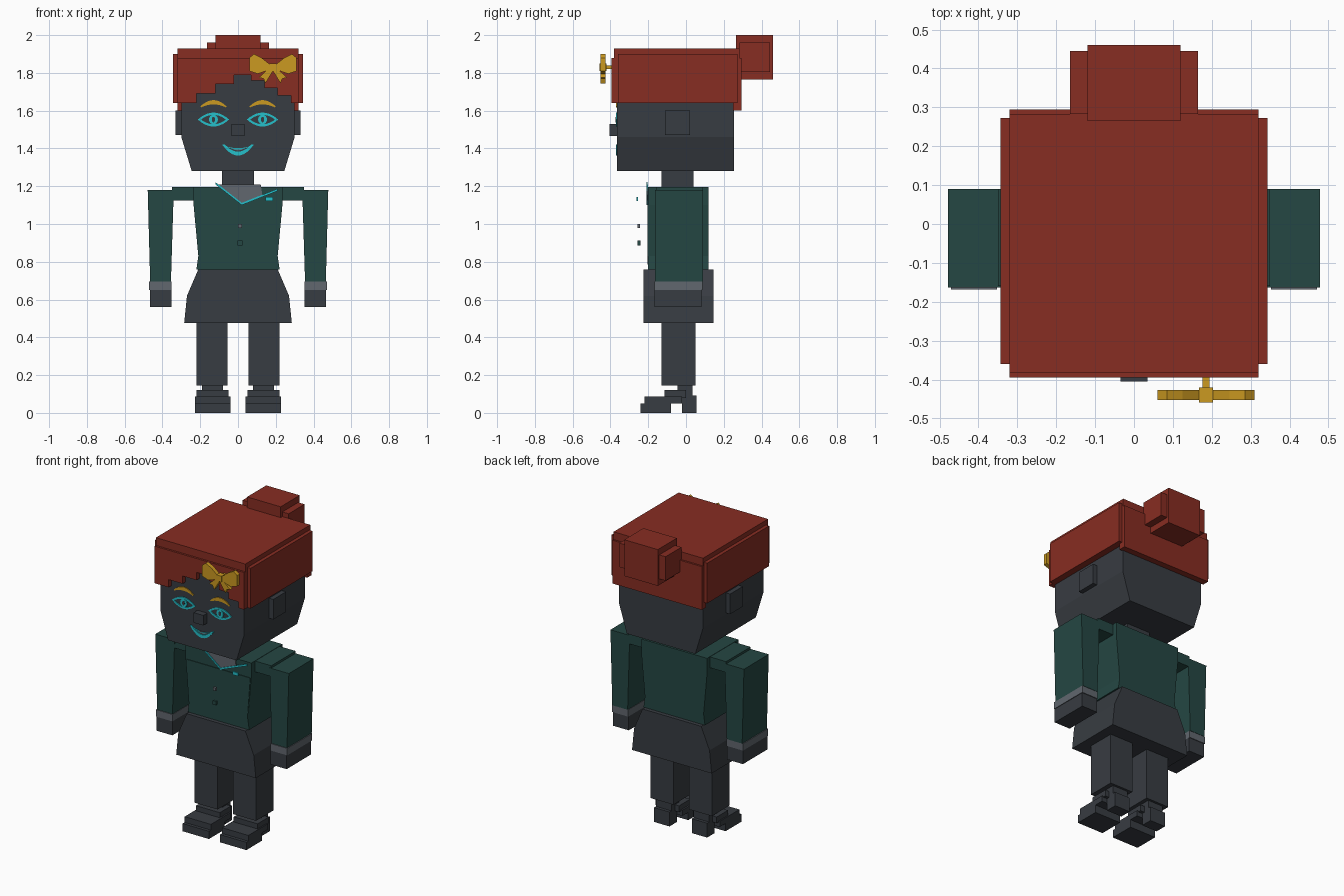
import bpy, bmesh, math

old = bpy.data.objects.get("Cube")
if old:
    bpy.data.objects.remove(old, do_unlink=True)


def material(name, red, green, blue):
    mat = bpy.data.materials.new(name)
    mat.diffuse_color = (red, green, blue, 1)
    mat.use_nodes = True
    mat.node_tree.nodes["Principled BSDF"].inputs["Base Color"].default_value = mat.diffuse_color
    return mat


AUBURN = material("auburn", .245, .026, .016)
CHARCOAL = material("charcoal", .039, .045, .054)
GREEN = material("bottle green", .018, .063, .056)
GREY = material("mid grey", .12, .135, .157)
CYAN = material("cyan", .018, .53, .6)
GOLD = material("gold", .6, .32, .015)

FACE = -.365      # front plane of the head
CHEST = -.2       # front plane of the jacket


def build(name, mat, faces, front, back, mirrored=False):
    """Extrude flat faces of (x, z) points from front to back."""
    bm = bmesh.new()
    for points in faces:
        bm.faces.new([bm.verts.new((x, front, z)) for x, z in points])
    bmesh.ops.remove_doubles(bm, verts=bm.verts, dist=.0001)
    sheet = bmesh.ops.extrude_face_region(bm, geom=bm.faces[:], use_keep_orig=True)
    moved = [item for item in sheet["geom"] if isinstance(item, bmesh.types.BMVert)]
    bmesh.ops.translate(bm, verts=moved, vec=(0, back - front, 0))
    bmesh.ops.recalc_face_normals(bm, faces=bm.faces)
    mesh = bpy.data.meshes.new(name)
    bm.to_mesh(mesh)
    bm.free()
    mesh.materials.append(mat)
    part = bpy.data.objects.new(name, mesh)
    bpy.context.collection.objects.link(part)
    if mirrored:
        part.modifiers.new("other side", "MIRROR").use_mirror_merge = False


def box(name, mat, outer, front, back, bottom, top, inner=None):
    """Centred box, or a mirrored pair of boxes when inner is given."""
    start = -outer if inner is None else inner
    corners = [(start, bottom), (outer, bottom), (outer, top), (start, top)]
    build(name, mat, [corners], front, back, mirrored=inner is not None)


def centred(name, mat, half, front, back):
    """Symmetric outline from its right half, listed upwards."""
    build(name, mat, [half + [(-x, z) for x, z in reversed(half)]], front, back)


def block(name, mat, x, y, z, width, depth, height):
    """Box around a middle point."""
    corners = [(x + width * i / 2, z + height * j / 2) for i, j in
               ((-1, -1), (1, -1), (1, 1), (-1, 1))]
    build(name, mat, [corners], y - depth / 2, y + depth / 2)


def strip(name, mat, upper, lower, surface, mirrored=False):
    """Thin painted strip between two matching lines."""
    quads = [(a, b, d, c) for a, b, c, d in zip(upper, upper[1:], lower, lower[1:])]
    build(name, mat, quads, surface - .006, surface + .001, mirrored)


def arc(x, z, half_width, rise, steps=10):
    """Shallow curve whose ends lie at height z."""
    places = [2 * i / steps - 1 for i in range(steps + 1)]
    return [(x + half_width * u, z + rise * (1 - u * u)) for u in places]


def oval(x, z, half_width, half_height, steps=14):
    turns = [2 * math.pi * i / steps for i in range(steps)]
    return [(x + half_width * math.cos(t), z + half_height * math.sin(t)) for t in turns]


# Head and neck
centred("head", CHARCOAL, [(.245, 1.28), (.3, 1.46), (.3, 1.85)], front=FACE, back=.255)
box("neck", CHARCOAL, outer=.085, front=-.13, back=.04, bottom=1.18, top=1.3)
box("nose", CHARCOAL, outer=.035, front=-.405, back=FACE, bottom=1.465, top=1.53)
box("ears", CHARCOAL, inner=.28, outer=.33, front=-.11, back=.02, bottom=1.47, top=1.6)

# Hair: cap, panels and bun
box("hair_cap", AUBURN, outer=.32, front=-.382, back=.283, bottom=1.8, top=1.93)
box("hair_back", AUBURN, outer=.32, front=.25, back=.295, bottom=1.6, top=1.88)
box("hair_sides", AUBURN, inner=.295, outer=.343, front=-.36, back=.273, bottom=1.64, top=1.9)
box("bun", AUBURN, outer=.12, front=.265, back=.46, bottom=1.765, top=2)
box("bun_sides", AUBURN, outer=.165, front=.283, back=.445, bottom=1.805, top=1.96)

# Fringe: stepped lower edge, rising to the middle and falling again
rising = [(.1 * i - .32, 1.64 + .05 * i) for i in range(4)]
falling = [(.07 * i, 1.8 - .04 * i) for i in range(1, 5)]
steps = rising + falling
fringe = [(-.32, 1.88)]
for (x, z), (next_x, _) in zip(steps, steps[1:] + [(.32, 0)]):
    fringe += [(x, z), (next_x, z)]
build("hair_fringe", AUBURN, [fringe + [(.32, 1.88)]], front=-.395, back=-.36)

# Jacket and skirt
centred("jacket", GREEN, [(.22, .76), (.21, .83), (.235, 1.1), (.235, 1.197)], CHEST, .12)
centred("jacket_front", GREEN, [(0, .785), (.21, .83), (.23, 1.1)], CHEST - .004, CHEST)
centred("skirt", CHARCOAL, [(.285, .475), (.27, .62), (.21, .76)], front=-.225, back=.145)

# Collar, badge and buttons
collar = [(-.12, 1.21), (.02, 1.1), (.21, 1.175)]
build("collar_panel", GREY, [collar[:2] + [(.13, 1.15), (.12, 1.21)]], CHEST - .005, CHEST)
strip("collar_trim", CYAN, [(x, z + .012) for x, z in collar], collar, CHEST - .004)
block("pocket_badge", CYAN, x=.165, y=-.258, z=1.132, width=.04, depth=.009, height=.02)
block("upper_button", GREY, x=.01, y=-.25, z=.99, width=.02, depth=.015, height=.02)
block("lower_button", GREEN, x=.01, y=-.248, z=.9, width=.025, depth=.015, height=.025)

# Arms
box("shoulders", GREEN, inner=.22, outer=.35, front=-.16, back=.09, bottom=1.125, top=1.195)
sleeve = [(.34, 1.18), (.355, .695), (.465, .695), (.478, 1.18)]
build("sleeves", GREEN, [sleeve], front=-.163, back=.09, mirrored=True)
box("cuffs", GREY, inner=.352, outer=.47, front=-.168, back=.088, bottom=.65, top=.695)
box("hands", CHARCOAL, inner=.352, outer=.466, front=-.168, back=.083, bottom=.56, top=.65)

# Legs and heeled shoes
box("legs", CHARCOAL, inner=.055, outer=.22, front=-.13, back=.05, bottom=.145, top=.49)
box("ankles", CHARCOAL, inner=.08, outer=.19, front=-.045, back=.035, bottom=.09, top=.15)
box("heels", CHARCOAL, inner=.08, outer=.19, front=-.02, back=.055, bottom=0, top=.093)
box("shoe_soles", CHARCOAL, inner=.04, outer=.228, front=-.24, back=-.08, bottom=0, top=.05)
box("shoe_toes", CHARCOAL, inner=.04, outer=.228, front=-.22, back=-.02, bottom=.05, top=.087)
box("shoe_uppers", CHARCOAL, inner=.05, outer=.22, front=-.115, back=0, bottom=.08, top=.12)

# Eyes and brows
eye_x, eye_z = .13, 1.553
for lid, way in (("upper", 1), ("lower", -1)):
    strip(lid + "_eyelids", CYAN, arc(eye_x, eye_z, .083, way * .037),
          arc(eye_x, eye_z, .066, way * .025), FACE, mirrored=True)
build("irises", CYAN, [oval(eye_x, eye_z, .024, .026)], FACE - .006, FACE, mirrored=True)
build("pupils", CHARCOAL, [oval(eye_x, eye_z, .009, .015)], FACE - .008, FACE, mirrored=True)
strip("brows", GOLD, arc(eye_x, 1.622, .07, .034), arc(eye_x, 1.617, .066, .016), FACE,
      mirrored=True)

# Mouth
mouth_z = 1.422
strip("lower_lip", CYAN, arc(0, mouth_z, .085, -.06), arc(0, mouth_z, .07, -.039), FACE)
strip("upper_lip", CYAN, arc(0, mouth_z, .085, -.021), arc(0, mouth_z, .075, -.028), FACE)
strip("teeth", GREY, arc(0, 1.402, .04, 0), arc(0, 1.402, .04, -.012), FACE)

# Hair bow, drawn around its knot
knot_x, knot_z = .185, 1.83
loop = [(.01, .01), (.06, .05), (.1, .07), (.125, .05), (.125, -.02), (.08, -.035), (.01, -.01)]
tail = [(.015, 0), (.075, -.055), (.05, -.06), (.04, -.085), (0, -.02)]
for side, way in (("left", 1), ("right", -1)):
    for piece, outline in (("loop", loop), ("tail", tail)):
        points = [(knot_x + way * x, knot_z + z) for x, z in outline]
        build(f"bow_{side}_{piece}", GOLD, [points], front=-.453, back=-.427)
block("bow_knot", GOLD, knot_x, y=-.44, z=knot_z, width=.036, depth=.038, height=.038)
block("bow_stem", GOLD, knot_x, y=-.408, z=knot_z, width=.018, depth=.045, height=.018)
